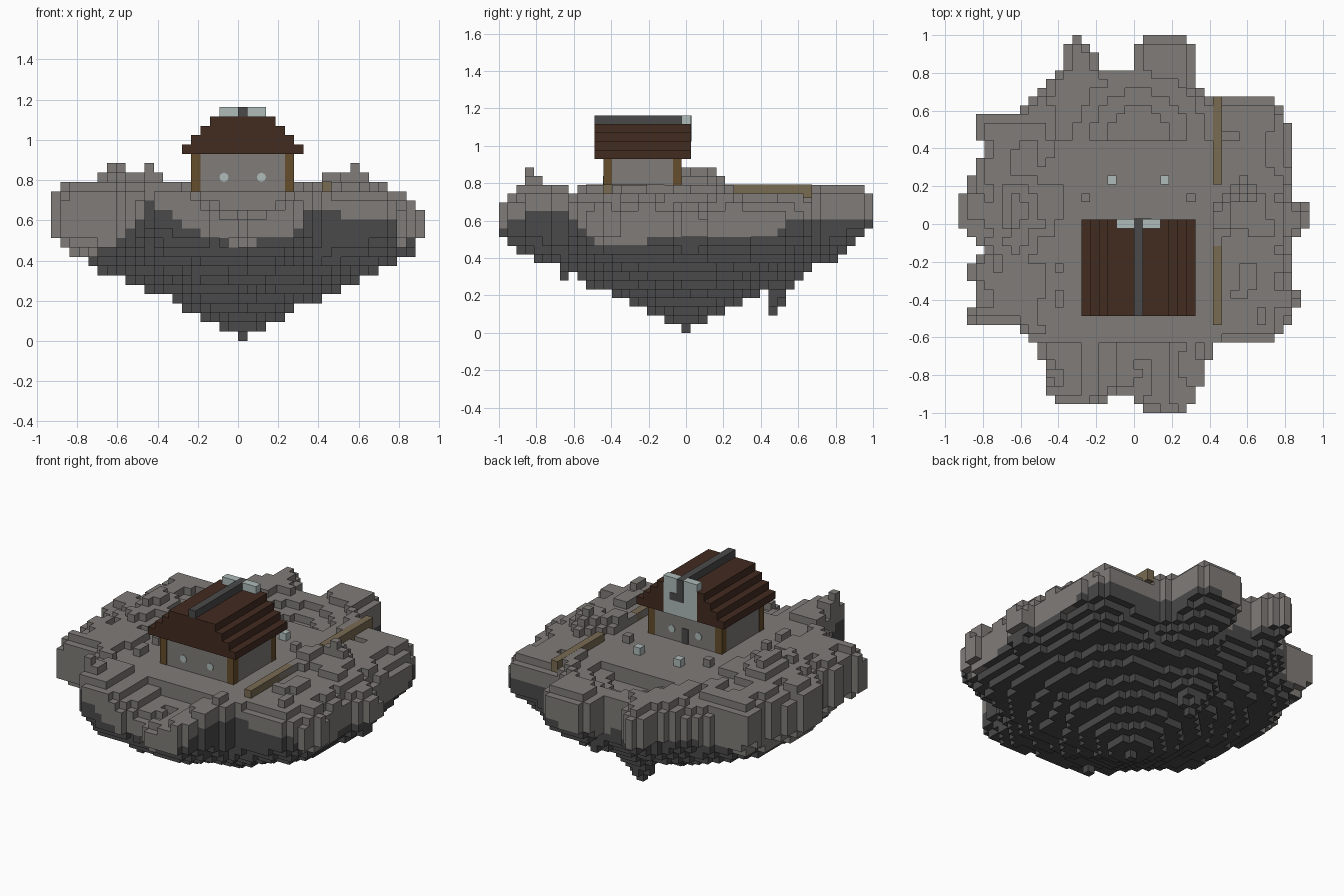
import bpy, bmesh, math
from mathutils import Vector, noise

if "Cube" in bpy.data.objects:
    bpy.data.objects.remove(bpy.data.objects["Cube"])

V = 2 / 43  # edge of one block


def material(name, colour):
    m = bpy.data.materials.new(name)
    m.use_nodes = True
    m.diffuse_color = (*colour, 1)
    m.node_tree.nodes["Principled BSDF"].inputs["Base Color"].default_value = (*colour, 1)
    return m


STONE = material("warm grey stone", (0.215, 0.2, 0.188))
ROCK = material("dark rock", (0.068, 0.068, 0.068))
ROOF = material("dark brown roof", (0.055, 0.025, 0.015))
TIMBER = material("timber", (0.13, 0.075, 0.025))
PLANK = material("tan plank", (0.19, 0.145, 0.085))
PALE = material("pale blue grey", (0.42, 0.5, 0.49))


def finish(name, bm, *mats):
    mesh = bpy.data.meshes.new(name)
    bm.to_mesh(mesh)
    bm.free()
    for m in mats:
        mesh.materials.append(m)
    obj = bpy.data.objects.new(name, mesh)
    bpy.context.collection.objects.link(obj)
    return obj


def box(name, mat, x, y, z):
    """Box from (low, high) pairs counted in blocks."""
    bm = bmesh.new()
    bmesh.ops.create_cube(bm, size=1)
    for v in bm.verts:
        v.co = [(lo + (hi - lo) * (c + 0.5)) * V for c, (lo, hi) in zip(v.co, (x, y, z))]
    return finish(name, bm, mat)


# Island outline seen from above
OUTLINE = [
    (-.33, 1), (-.28, 1), (-.19, .9), (-.19, .82), (0, .82), (0, .91), (.05, 1), (.28, 1),
    (.32, .9), (.33, .72), (.42, .68), (.74, .68), (.79, .57), (.84, .5), (.84, .13),
    (.93, .12), (.93, -.02), (.84, -.1), (.84, -.35), (.88, -.36), (.88, -.44), (.84, -.46),
    (.84, -.53), (.75, -.62), (.42, -.62), (.42, -.68), (.33, -.9), (.28, -1), (.05, -1),
    (0, -.9), (-.15, -.9), (-.15, -.95), (-.42, -.95), (-.47, -.87), (-.47, -.74),
    (-.6, -.53), (-.88, -.53), (-.88, -.45), (-.84, -.4), (-.88, -.25), (-.8, -.15),
    (-.88, -.06), (-.93, 0), (-.93, .1), (-.88, .22), (-.8, .38), (-.84, .54), (-.79, .58),
    (-.6, .58), (-.6, .63), (-.5, .72), (-.38, .82), (-.36, .93)]

# Mounds on the rim: x, y, radius, height in blocks
MOUNDS = [(-.6, .05, .17, 2.6), (.47, .02, .06, 2.2), (.58, .16, .05, 2.2), (.58, .05, .16, .9),
          (-.44, -.83, .05, 3), (-.65, -.35, .2, .9), (-.68, .45, .15, .9), (.6, -.35, .15, .4)]

# Height of the dark rock around the island: degrees, level
ROCK_LINE = [(-180, .42), (-148, .42), (-135, .5), (-125, .6), (-116, .72), (-105, .56),
             (-90, .46), (-75, .53), (-68, .66), (-38, .6), (-30, .46), (-14, .47),
             (-12, .51), (28, .51), (37, .6), (75, .6), (90, .53), (110, .58), (135, .52),
             (160, .42), (180, .42)]


def inside(x, y):
    hit = False
    for (ax, ay), (bx, by) in zip(OUTLINE, OUTLINE[1:] + OUTLINE[:1]):
        if (ay > y) != (by > y) and x < ax + (y - ay) / (by - ay) * (bx - ax):
            hit = not hit
    return hit


def ripple(x, y, scale, seed):
    return noise.noise(Vector((x * scale, y * scale, seed)))


def top_level(x, y, ring):
    if abs(x - .02) < .4 and -.62 < y < .45:
        return 16                                  # flat courtyard
    h = 16.1 + ripple(x, y, 9, 3.3)
    if abs(x) < .42 and y > .45:                   # stepped bowl at the back
        h = 12.7 + 11 * math.hypot(x - .03, y - .45)
        h = min(16.6, max(13.6, h))
    elif abs(x) < .45 and y < -.62:                # valley running out to the front
        h = 13.4 + 11 * max(0, abs(x - .03) - .04) + .6 * ripple(x, y, 9, 3.3)
        h = min(16.8, h)
    elif x > .4 and y > .3:                        # level ground beside the edging
        h = 15.8 + .6 * ripple(x, y, 9, 3.3)
    h += sum(a * math.exp(-((x - mx) ** 2 + (y - my) ** 2) / r ** 2) for mx, my, r, a in MOUNDS)
    if ring == 0:
        h -= .7
    if x > .7:
        h -= (x - .7) * 9
    return max(13, min(19, round(h)))


def bottom_level(x, y, ring):
    r = math.hypot(x - V / 2, y)
    level = (.62 * r - .16 * r * r) / V + max(0, 1.6 - ring) + max(0, y - .6) * 2.5
    level += .6 * min(r * 2, 1) * ripple(x, y, 7, 8.1)
    if y > .44:                                    # hanging crag below the back
        level = min(level, 2 + 1.3 * math.hypot(x / V + .5, y / V - 10))
    return max(0, round(level))


cells = {(i, j) for i in range(-20, 20) for j in range(-21, 22) if inside((i + .5) * V, j * V)}
SIDES = [(1, 0), (0, 1), (-1, 0), (0, -1)]

# Number the cells in rings inwards from the edge
rings, left = {}, set(cells)
for ring in range(2):
    edge = {c for c in left if any((c[0] + a, c[1] + b) not in left for a, b in SIDES)}
    rings.update(dict.fromkeys(edge, ring))
    left -= edge

columns = {}
for i, j in cells:
    x, y, ring = (i + .5) * V, j * V, rings.get((i, j), 2)
    t, b = top_level(x, y, ring), bottom_level(x, y, ring)
    columns[i, j] = (min(b, t - 2), t)

# Small spike below the front, and the lowest block
for spot, level in {(-5, -14): 6, (0, 0): 0}.items():
    columns[spot] = (level, columns[spot][1])


def is_rock(x, y, z):
    """Dark rock lies below a line that rises and falls around the island."""
    a = math.degrees(math.atan2(y, x))
    for (a0, z0), (a1, z1) in zip(ROCK_LINE, ROCK_LINE[1:]):
        if a0 <= a <= a1:
            return z < z0 + (z1 - z0) * (a - a0) / (a1 - a0)


bm = bmesh.new()


def quad(points, rock):
    face = bm.faces.new([bm.verts.new((px * V, py * V, pz * V)) for px, py, pz in points])
    face.material_index = int(rock)


for (i, j), (low, high) in columns.items():
    corners = [(i, j - .5), (i + 1, j - .5), (i + 1, j + .5), (i, j + .5)]
    quad([(*c, high) for c in corners], False)
    quad([(*c, low) for c in reversed(corners)], is_rock((i + .5) * V, j * V, low * V))
    for k, (a, b) in enumerate(SIDES):
        n_low, n_high = columns.get((i + a, j + b), (0, 0))
        p, q = corners[(k + 1) % 4], corners[(k + 2) % 4]
        for z in range(low, high):
            if not n_low <= z < n_high:
                rock = is_rock((p[0] + q[0]) / 2 * V, (p[1] + q[1]) / 2 * V, (z + .5) * V)
                quad([(*p, z), (*q, z), (*q, z + 1), (*p, z + 1)], rock)
bmesh.ops.remove_doubles(bm, verts=bm.verts, dist=V / 100)
bmesh.ops.recalc_face_normals(bm, faces=bm.faces)
finish("island", bm, STONE, ROCK)

# Low plank edging along the left side of the courtyard
box("front_edging", PLANK, (9, 10), (-11.5, -2.5), (15.5, 17.02))
box("back_edging", PLANK, (9, 10), (4.5, 14.5), (15.5, 17.02))

# House walls and corner posts
box("house_walls", STONE, (-4.95, 5.95), (-9.45, -.55), (15.9, 20))
for side, x in (("right", -5), ("left", 5)):
    for end, y in (("front", -9.5), ("back", -1.5)):
        box(f"{end}_{side}_post", TIMBER, (x, x + 1), (y, y + 1), (15.9, 20))

# Round windows on both end walls, and the back door
for end, y in (("front", -9.45), ("back", -.55)):
    for side, x in (("right", -1.5), ("left", 2.5)):
        bm = bmesh.new()
        bmesh.ops.create_cone(bm, cap_ends=True, segments=8, radius1=.023, radius2=.023, depth=.008)
        window = finish(f"{end}_{side}_window", bm, PALE)
        window.location = (x * V, y * V, 17.5 * V)
        window.rotation_euler.x = math.pi / 2
box("back_door", ROCK, (0, 1), (-.6, -.45), (16, 18))

# Stepped roof, ridge beam and the pale gable panel at the back
for step in range(4):
    box(f"roof_step_{step + 1}", ROOF, (step - 6, 7 - step), (-10.5, .5), (20 + step, 21 + step))
box("ridge_beam", ROCK, (0, 1), (-10.5, .5), (24, 25))
box("gable_panel", PALE, (-2, 3), (.4, .56), (20, 24))
for side, x in (("right", -2), ("left", 1)):
    box(f"{side}_gable_block", PALE, (x, x + 2), (-.5, .56), (24, 25))
box("gable_hook_stem", ROCK, (0, 1), (.45, .62), (22, 25))
box("gable_hook_tip", ROCK, (1, 2), (.45, .62), (22, 23))

# Small blocks standing in the courtyard
for side, lamp_x, stone_x in (("right", -3, -6), ("left", 3, 6)):
    box(f"{side}_lamp", PALE, (lamp_x, lamp_x + 1), (4.5, 5.5), (16, 17))
    box(f"{side}_marker_stone", STONE, (stone_x, stone_x + 1), (2.5, 3.5), (16, 17))
